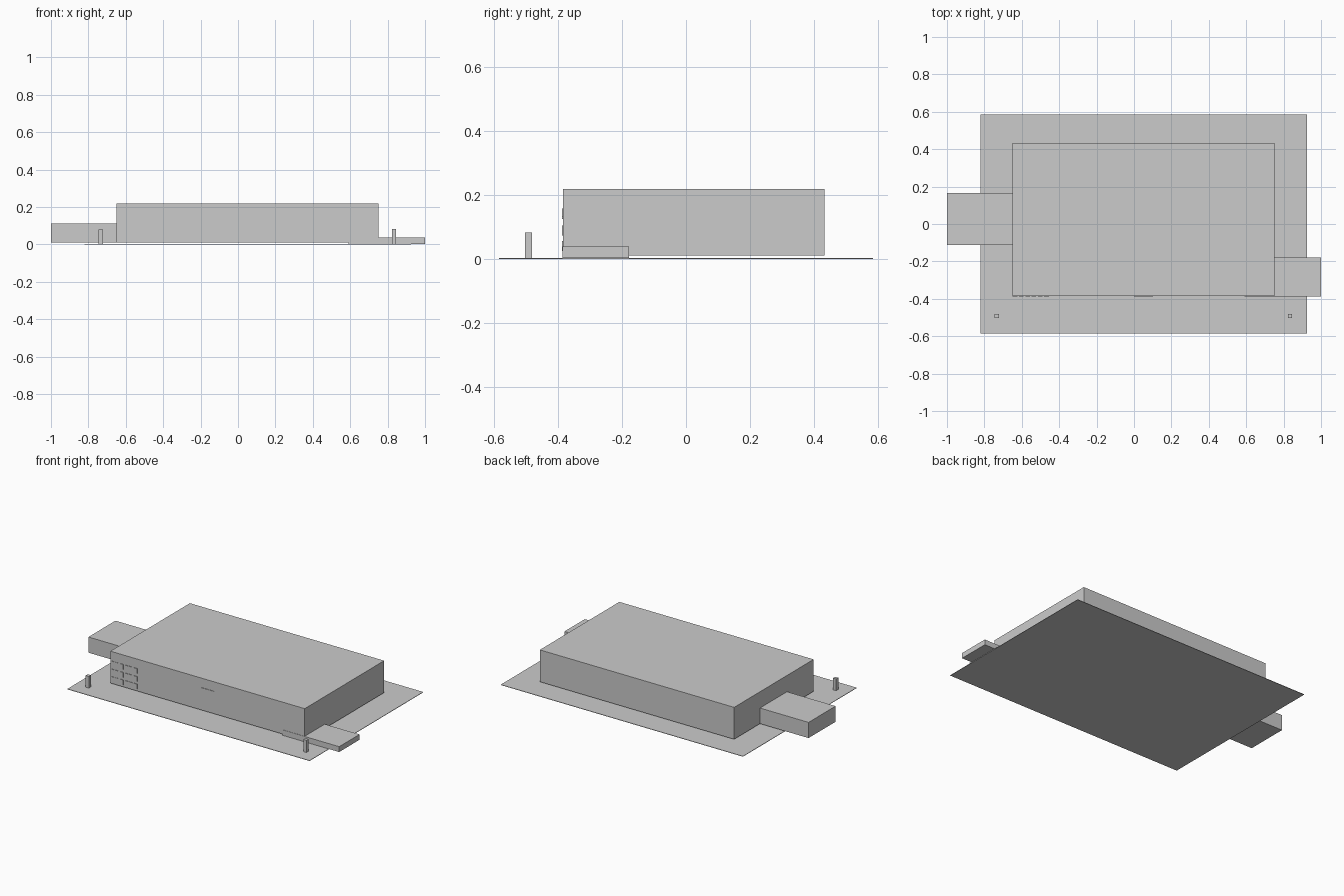
import bpy

# one plain grey for the whole model
grey = bpy.data.materials.new("plain_grey")
grey.diffuse_color = (0.6, 0.6, 0.6, 1)


def box(name, x0, x1, y0, y1, z0, z1):
    bpy.ops.mesh.primitive_cube_add(size=1)
    o = bpy.context.object
    o.name = name
    for v in o.data.vertices:
        c = v.co
        c.x = x0 if c.x < 0 else x1
        c.y = y0 if c.y < 0 else y1
        c.z = z0 if c.z < 0 else z1
    o.data.materials.append(grey)
    return o


# thin paved site
box("site_slab", -0.82, 0.925, -0.585, 0.585, 0.0, 0.003)

# large flat-roofed hall
box("main_hall", -0.65, 0.75, -0.385, 0.433, 0.01, 0.218)

# side wing on the left, low dock on the right
box("left_wing", -1.0, -0.65, -0.111, 0.167, 0.01, 0.112)
box("right_dock", 0.59, 1.0, -0.387, -0.178, 0.003, 0.038)

# gate posts at the front corners
box("left_post", -0.745, -0.723, -0.503, -0.481, 0.0, 0.079)
box("right_post", 0.823, 0.845, -0.503, -0.481, 0.0, 0.082)

# grid of office windows at the left end of the front wall
for row, z in enumerate((0.141, 0.089, 0.040)):
    for col in range(6):
        x = -0.636 + col * 0.0336
        box(f"window_{row}_{col}", x - 0.0125, x + 0.0125,
            -0.388, -0.384, z - 0.016, z + 0.016)

# blank sign panel on the front wall
box("sign_panel", 0.0, 0.102, -0.388, -0.384, 0.133, 0.157)
